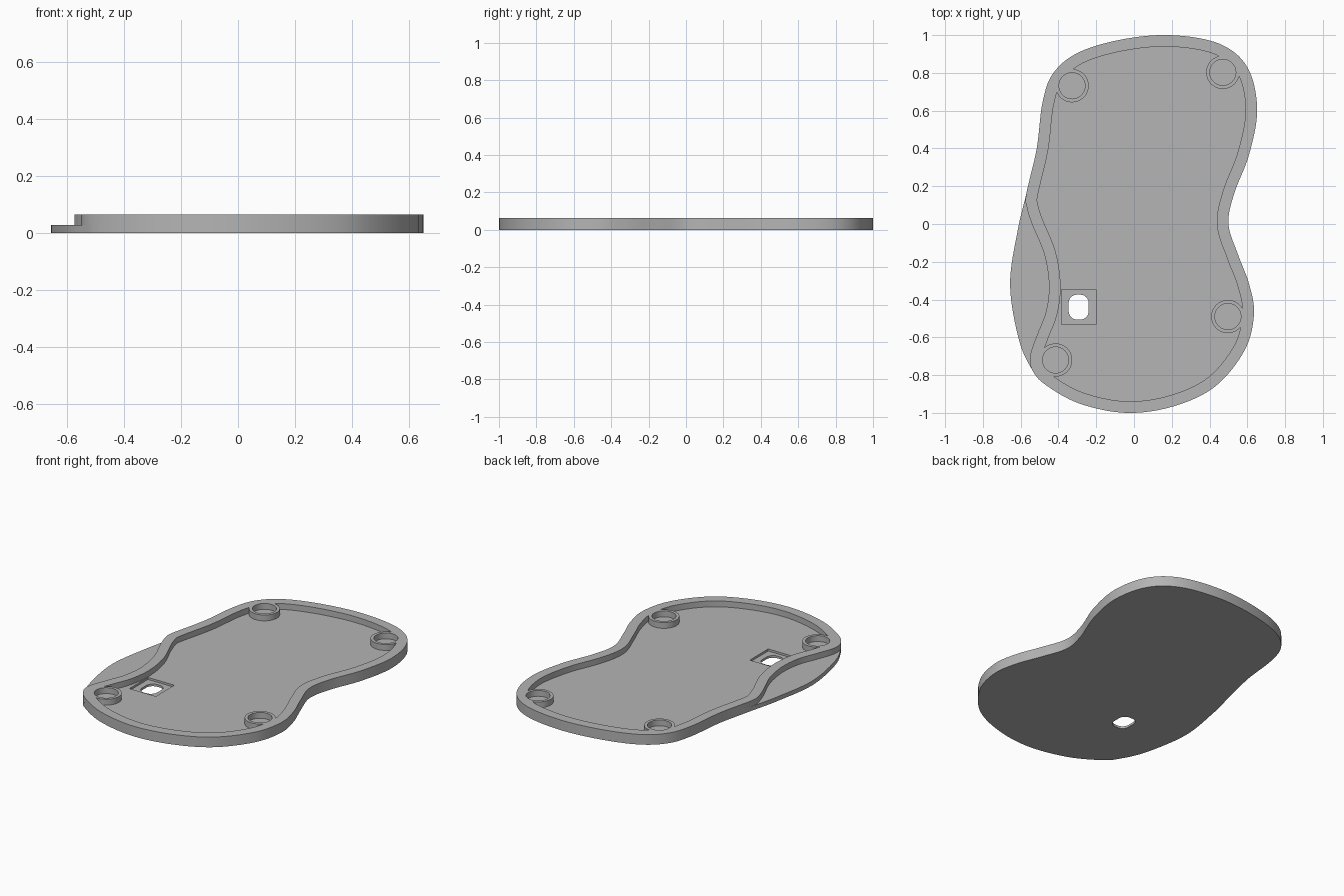
import bpy, bmesh, math
from mathutils import Vector

cube = bpy.data.objects.get("Cube")
if cube:
    bpy.data.objects.remove(cube, do_unlink=True)

FLOOR, TOP, RIM = 0.027, 0.064, 0.061

grey = bpy.data.materials.new("plain grey")
grey.use_nodes = True
grey.diffuse_color = (0.46, 0.46, 0.46, 1)
grey.node_tree.nodes["Principled BSDF"].inputs["Base Color"].default_value = grey.diffuse_color


def smooth_loop(points, steps=8):
    """Closed Catmull-Rom curve through the points."""
    pts = [Vector(p) for p in points]
    n, out = len(pts), []
    for i in range(n):
        a, b, c, d = (pts[(i + k) % n] for k in (-1, 0, 1, 2))
        for s in range(steps):
            t = s / steps
            out.append(0.5 * (2 * b + (c - a) * t + (2 * a - 5 * b + 4 * c - d) * t ** 2
                              + (3 * b - a - 3 * c + d) * t ** 3))
    return out


def inset(loop, dist):
    """Move a clockwise loop inwards."""
    out = []
    for i, p in enumerate(loop):
        t = (loop[(i + 1) % len(loop)] - loop[i - 1]).normalized()
        out.append(p + Vector((t.y, -t.x)) * dist)
    return out


def circle(centre, r, n=48):
    return [Vector((centre[0] + r * math.cos(-2 * math.pi * i / n),
                    centre[1] + r * math.sin(-2 * math.pi * i / n))) for i in range(n)]


def rounded_rect(centre, hx, hy, r, n=8):
    out = []
    for k, (sx, sy) in enumerate(((1, 1), (-1, 1), (-1, -1), (1, -1))):
        for i in range(n + 1):
            a = (k + i / n) * math.pi / 2
            out.append(Vector((centre[0] + sx * (hx - r) + r * math.cos(a),
                               centre[1] + sy * (hy - r) + r * math.sin(a))))
    return out


def make(name, outer, z0, z1, inner=None):
    """Prism of the outer loop, or a ring when an inner loop is given."""
    bm = bmesh.new()

    def row(loop, z):
        return [bm.verts.new((p.x, p.y, z)) for p in loop]

    def bridge(a, b):
        for i in range(len(a)):
            j = (i + 1) % len(a)
            bm.faces.new((a[i], a[j], b[j], b[i]))

    low, high = row(outer, z0), row(outer, z1)
    bridge(low, high)
    if inner:
        in_low, in_high = row(inner, z0), row(inner, z1)
        bridge(high, in_high)
        bridge(in_high, in_low)
        bridge(in_low, low)
    else:
        bm.faces.new(low)
        bm.faces.new(high)
    bmesh.ops.recalc_face_normals(bm, faces=bm.faces)
    mesh = bpy.data.meshes.new(name)
    bm.to_mesh(mesh)
    bm.free()
    mesh.materials.append(grey)
    ob = bpy.data.objects.new(name, mesh)
    bpy.context.collection.objects.link(ob)
    return ob


def activate(ob):
    bpy.ops.object.select_all(action='DESELECT')
    ob.select_set(True)
    bpy.context.view_layer.objects.active = ob


def cut(ob, cutter):
    cutter.hide_render = True
    mod = ob.modifiers.new("cut", 'BOOLEAN')
    mod.operation, mod.solver, mod.object = 'DIFFERENCE', 'EXACT', cutter
    activate(ob)
    bpy.ops.object.modifier_apply(modifier=mod.name)
    bpy.data.objects.remove(cutter, do_unlink=True)


# Outlines, clockwise: the shared edge, then the two left-hand sides
shared = [(-0.57, 0.16), (-0.515, 0.40), (-0.485, 0.64), (-0.43, 0.795), (-0.30, 0.905),
          (-0.075, 0.975), (0.19, 1.0), (0.45, 0.955), (0.60, 0.83), (0.652, 0.61),
          (0.61, 0.37), (0.53, 0.16), (0.50, 0.0), (0.55, -0.16), (0.61, -0.32),
          (0.635, -0.48), (0.585, -0.67), (0.43, -0.86), (0.21, -0.965), (-0.04, -1.0),
          (-0.29, -0.95), (-0.47, -0.85), (-0.54, -0.77)]
base_left = [(-0.61, -0.61), (-0.656, -0.32), (-0.615, -0.03)]
rim_left = [(-0.548, -0.69), (-0.51, -0.58), (-0.465, -0.46), (-0.45, -0.32),
            (-0.475, -0.16), (-0.54, 0.0), (-0.568, 0.09)]

# Base plate with a square recess and a rounded slot through it
base = make("base_plate", smooth_loop(shared + base_left), 0, FLOOR)
slot = (-0.293, -0.44)
square = [Vector((slot[0] + x * 0.092, slot[1] + y * 0.092))
          for x, y in ((-1, -1), (-1, 1), (1, 1), (1, -1))]
cut(base, make("recess_cutter", square, 0.014, 0.1))
cut(base, make("slot_cutter", rounded_rect(slot, 0.053, 0.066, 0.045), -0.1, 0.1))

# Raised rim, interrupted by the four round sockets
rim_loop = smooth_loop(shared + rim_left)
rim = make("rim", rim_loop, FLOOR, TOP, inset(rim_loop, RIM))
sockets = {"back_right": (-0.328, 0.732), "back_left": (0.47, 0.803),
           "front_left": (0.497, -0.49), "front_right": (-0.415, -0.72)}
parts = [base, rim]
for place, centre in sockets.items():
    cut(rim, make("socket_cutter", circle(centre, 0.088), 0, 0.1))
    parts.append(make("socket_" + place, circle(centre, 0.088), FLOOR, TOP, circle(centre, 0.069)))

for ob in parts:
    activate(ob)
    bpy.ops.object.shade_smooth_by_angle(angle=math.radians(30))
